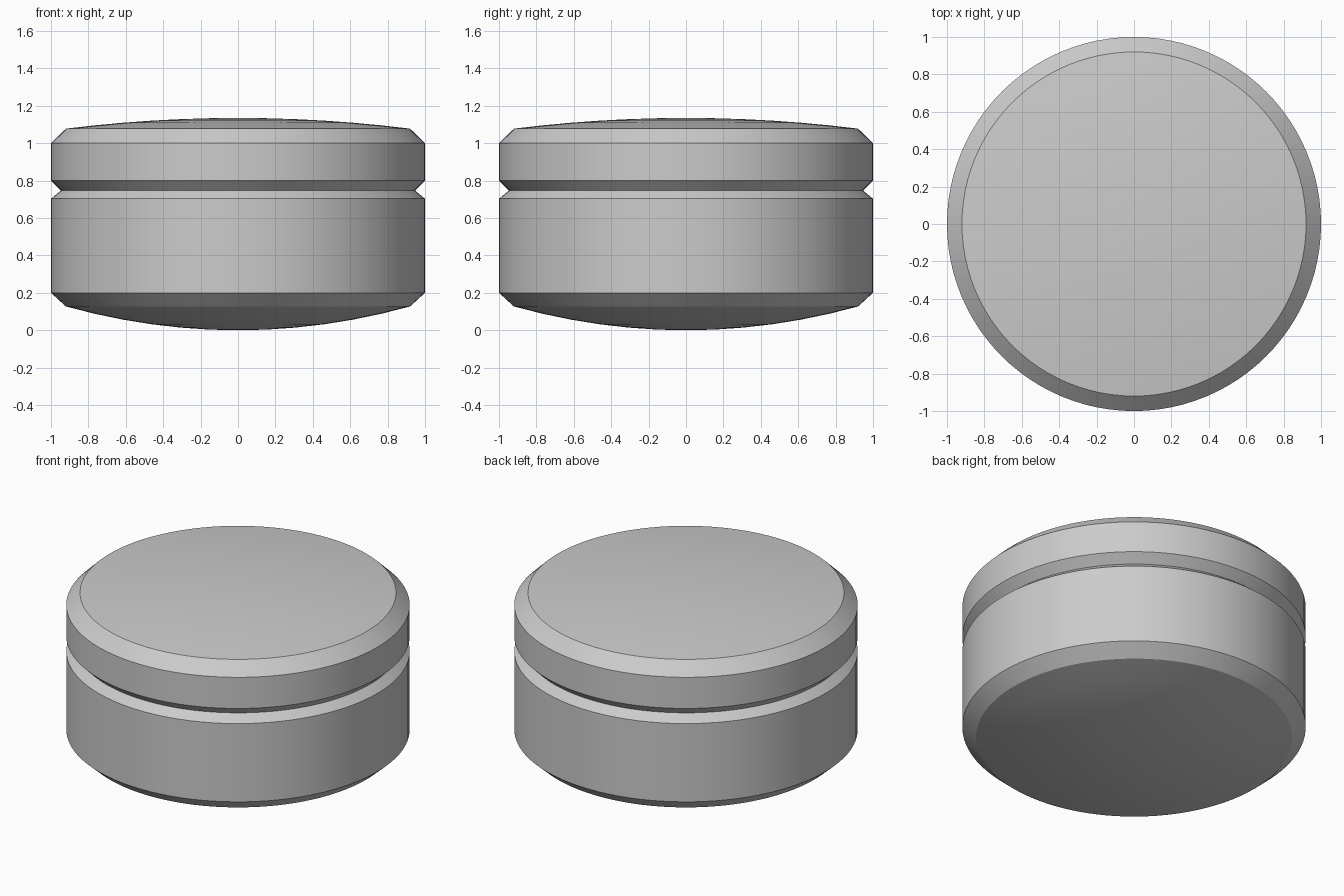
import bpy, bmesh, math

cube = bpy.data.objects.get("Cube")
if cube:
    bpy.data.objects.remove(cube, do_unlink=True)

SEGMENTS = 96
RIM = 0.92      # radius where the domes meet the bevels
STEPS = 6       # rings in each dome


def dome(apex, rim_z):
    """Shallow dome profile from the axis out to the rim."""
    return [(RIM * i / STEPS, apex + (rim_z - apex) * (i / STEPS) ** 2)
            for i in range(STEPS + 1)]


# Flat grey finish
grey = bpy.data.materials.new("plain grey")
grey.use_nodes = True
colour = (0.6, 0.6, 0.6, 1)
grey.diffuse_color = colour
grey.node_tree.nodes["Principled BSDF"].inputs["Base Color"].default_value = colour

# Profile: bottom dome, bevel, wall, V groove, upper wall, bevel, top dome
profile = dome(0.0, 0.127)
profile += [(1, 0.2), (1, 0.703), (0.947, 0.747), (1, 0.8), (1, 1.0)]
profile += reversed(dome(1.135, 1.078))

# Turn the profile around the vertical axis
bm = bmesh.new()
verts = [bm.verts.new((r, 0, z)) for r, z in profile]
edges = [bm.edges.new(pair) for pair in zip(verts, verts[1:])]
bmesh.ops.spin(bm, geom=verts + edges, cent=(0, 0, 0), axis=(0, 0, 1),
               angle=math.tau, steps=SEGMENTS)
bmesh.ops.remove_doubles(bm, verts=bm.verts, dist=0.0005)
bmesh.ops.recalc_face_normals(bm, faces=bm.faces)

mesh = bpy.data.meshes.new("grooved_puck")
bm.to_mesh(mesh)
bm.free()
mesh.materials.append(grey)
puck = bpy.data.objects.new("grooved_puck", mesh)
bpy.context.collection.objects.link(puck)

# Smooth walls and domes, crisp bevels and groove
bpy.ops.object.select_all(action="DESELECT")
puck.select_set(True)
bpy.context.view_layer.objects.active = puck
bpy.ops.object.shade_smooth_by_angle(angle=math.radians(25))
